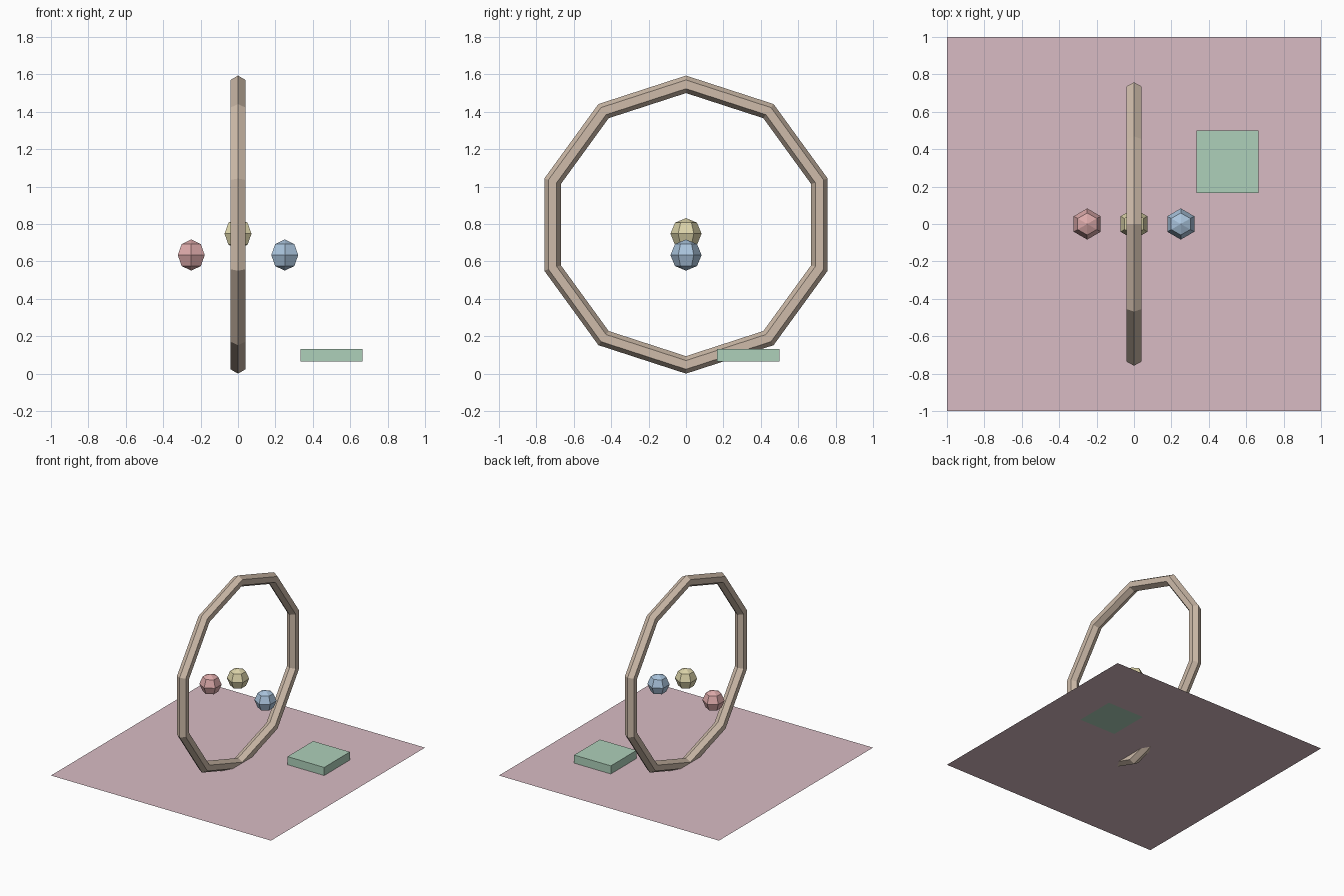
import bpy, bmesh, math
from mathutils import Matrix

if "Cube" in bpy.data.objects:
    bpy.data.objects.remove(bpy.data.objects["Cube"])

BASE = 0.064      # height of the floor sheet; the ring dips below it


def finish(obj, name, color):
    obj.name = name
    mat = bpy.data.materials.new(name + "_material")
    mat.diffuse_color = (*color, 1)
    mat.use_nodes = True
    mat.node_tree.nodes["Principled BSDF"].inputs["Base Color"].default_value = mat.diffuse_color
    obj.data.materials.append(mat)
    return obj


def ball(name, x, z, color):
    # low-poly sphere: six sides, four rings, corners on the y axis
    bm = bmesh.new()
    bmesh.ops.create_uvsphere(bm, u_segments=6, v_segments=4, radius=0.0833)
    far = max(bm.verts, key=lambda v: round(math.hypot(v.co.x, v.co.y), 4))
    turn = math.pi / 2 - math.atan2(far.co.y, far.co.x)
    bmesh.ops.rotate(bm, verts=bm.verts, cent=(0, 0, 0),
                     matrix=Matrix.Rotation(turn, 3, 'Z'))
    mesh = bpy.data.meshes.new(name)
    bm.to_mesh(mesh)
    bm.free()
    obj = bpy.data.objects.new(name, mesh)
    obj.location = (x, 0, z)
    bpy.context.collection.objects.link(obj)
    return finish(obj, name, color)


# floor sheet
bpy.ops.mesh.primitive_plane_add(size=2, location=(0, 0, BASE))
finish(bpy.context.object, "floor", (0.69, 0.50, 0.55))

# upright ring, ten segments with a six-sided tube
bpy.ops.mesh.primitive_torus_add(
    major_segments=10, minor_segments=6, major_radius=0.75,
    minor_radius=0.0467, location=(0, 0, 0.7967),
    rotation=(0, math.pi / 2, 0))
finish(bpy.context.object, "ring", (0.62, 0.50, 0.40))

# flat block resting on the floor
bpy.ops.mesh.primitive_cube_add(size=1, location=(0.5, 1 / 3, BASE + 1 / 30))
block = bpy.context.object
block.scale = (1 / 3, 1 / 3, 1 / 15)
finish(block, "block", (0.42, 0.63, 0.49))

# three floating balls
ball("left_ball", -0.25, 0.634, (0.72, 0.40, 0.40))
ball("middle_ball", 0, 0.748, (0.72, 0.66, 0.40))
ball("right_ball", 0.25, 0.634, (0.40, 0.55, 0.72))
